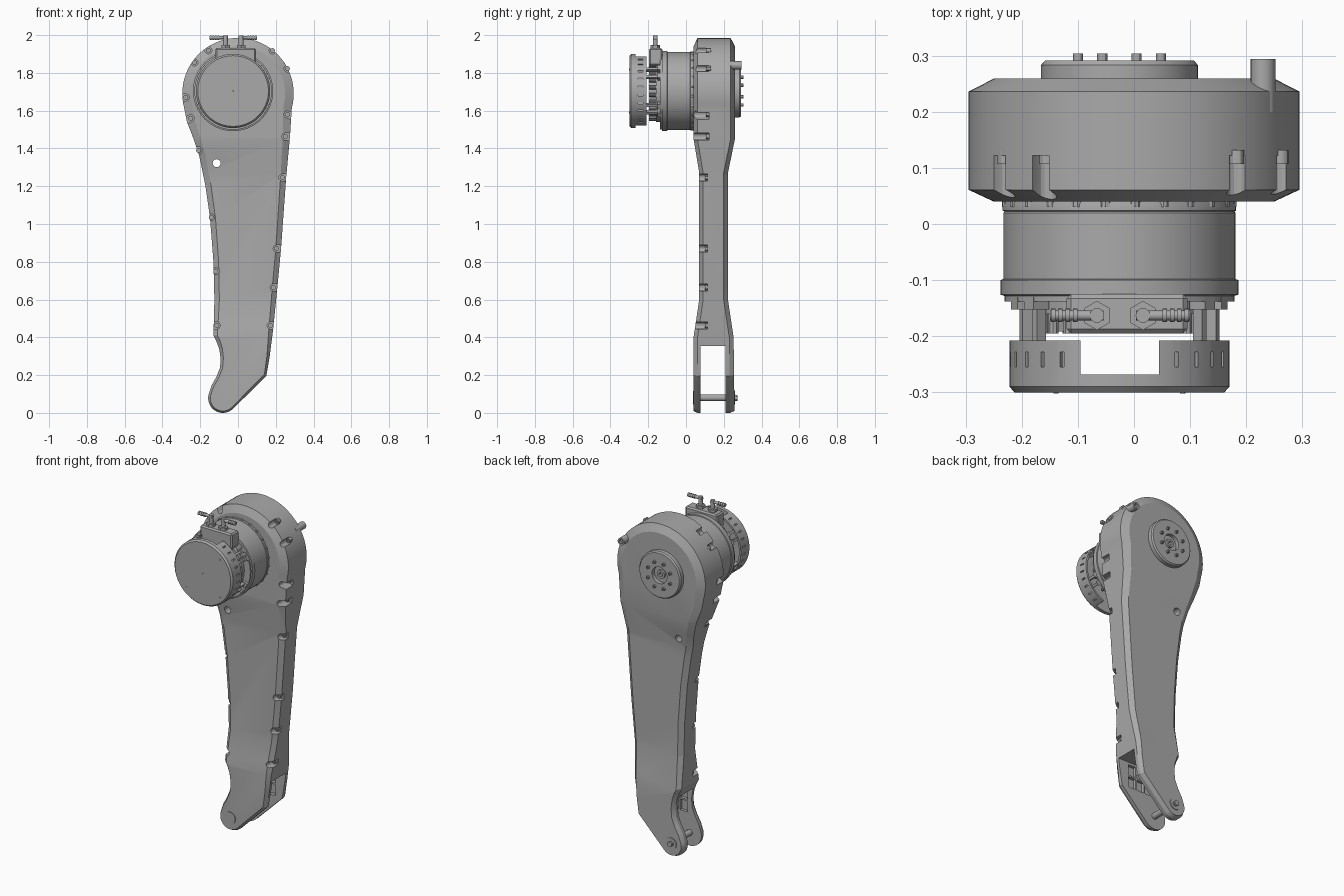
import bpy, bmesh
from math import sin, cos, pi, radians, hypot
from mathutils import Vector, Matrix

if "Cube" in bpy.data.objects:
    bpy.data.objects.remove(bpy.data.objects["Cube"])

grey = bpy.data.materials.new("plain grey")
grey.use_nodes = True
grey.diffuse_color = (0.4, 0.4, 0.4, 1)
grey.node_tree.nodes["Principled BSDF"].inputs["Base Color"].default_value = grey.diffuse_color

MX, MZ = -0.026, 1.704   # motor axis
HEAD_Z, HEAD_R = 1.69, 0.295


def finish(name, bm, angle=30):
    bmesh.ops.recalc_face_normals(bm, faces=bm.faces)
    mesh = bpy.data.meshes.new(name)
    bm.to_mesh(mesh)
    bm.free()
    obj = bpy.data.objects.new(name, mesh)
    bpy.context.collection.objects.link(obj)
    mesh.materials.append(grey)
    smooth(obj, angle)
    return obj


def smooth(obj, angle):
    bpy.ops.object.select_all(action='DESELECT')
    obj.select_set(True)
    bpy.context.view_layer.objects.active = obj
    bpy.ops.object.shade_smooth_by_angle(angle=radians(angle))


def cut(obj, cutter, angle=30):
    mod = obj.modifiers.new("cut", 'BOOLEAN')
    mod.operation, mod.solver, mod.object = 'DIFFERENCE', 'EXACT', cutter
    bpy.context.view_layer.objects.active = obj
    bpy.ops.object.modifier_apply(modifier=mod.name)
    bpy.data.objects.remove(cutter)
    smooth(obj, angle)


def lathe(bm, profile, x=MX, z=MZ, n=64, closed=False):
    """Turn a (radius, y) profile about an axis along y."""
    rings = [[bm.verts.new((x + r * cos(2 * pi * i / n), y, z + r * sin(2 * pi * i / n)))
              for i in range(n)] for r, y in profile]
    pairs = list(zip(rings, rings[1:]))
    if closed:
        pairs.append((rings[-1], rings[0]))
    else:
        bm.faces.new(rings[0])
        bm.faces.new(rings[-1])
    for a, b in pairs:
        for i in range(n):
            j = (i + 1) % n
            bm.faces.new((a[i], a[j], b[j], b[i]))


def turned(name, profile, **kw):
    bm = bmesh.new()
    lathe(bm, profile, **kw)
    return finish(name, bm)


def rod(bm, start, end, r, n=16):
    a, b = Vector(start), Vector(end)
    rot = (b - a).to_track_quat('Z', 'Y').to_matrix().to_4x4()
    bmesh.ops.create_cone(bm, cap_ends=True, segments=n, radius1=r, radius2=r,
                          depth=(b - a).length, matrix=Matrix.Translation((a + b) / 2) @ rot)


def box(bm, lo, hi, spin=Matrix()):
    lo, hi = Vector(lo), Vector(hi)
    bmesh.ops.create_cube(bm, size=1, matrix=spin @ Matrix.Translation((lo + hi) / 2)
                          @ Matrix.Diagonal((*(hi - lo), 1)))


def around(deg):
    """Turn about the motor axis; zero points straight up."""
    return Matrix.Translation((MX, 0, MZ)) @ Matrix.Rotation(radians(deg), 4, 'Y')


def interp(z, table):
    for (a, u), (b, v) in zip(table, table[1:]):
        if z <= b:
            return u + (v - u) * max(0, z - a) / (b - a)
    return table[-1][1]


# Leg housing: outline, chamfered rim, thickness varying with height
FRONT = [(0, .04), (.4, .04), (.6, .07), (1.27, .07), (1.45, .04), (2, .04)]
BACK = [(0, .257), (.4, .252), (.6, .222), (1.27, .222), (1.45, .259), (2, .259)]
CHAMFER = [(0, .01), (.3, .015), (.5, .026), (1.3, .03), (1.6, .045)]


def arc(x, z, r, a, b, n):
    return [(x + r * cos(radians(a + (b - a) * i / n)),
             z + r * sin(radians(a + (b - a) * i / n))) for i in range(n + 1)]


left = [(-.27, 1.54), (-.235, 1.45), (-.205, 1.36), (-.172, 1.2), (-.148, 1.03), (-.13, .8),
        (-.125, .6), (-.13, .41), (-.115, .38), (-.1, .34), (-.092, .29), (-.095, .24),
        (-.115, .19), (-.14, .145)]
right = [(.15, .195), (.168, .3), (.187, .45), (.208, .66), (.228, .87), (.255, 1.246), (.275, 1.46)]
outline = (arc(0, HEAD_Z, HEAD_R, -15, 195, 44) + left
           + arc(-.08, .078, .078, 165, 310, 16) + right)
count = len(outline)
inner = []
for i, (x, z) in enumerate(outline):
    (ax, az), (bx, bz) = outline[i - 1], outline[(i + 1) % count]
    length, c = hypot(bx - ax, bz - az), interp(z, CHAMFER)
    inner.append((x - c * (bz - az) / length, z + c * (bx - ax) / length))
bm = bmesh.new()
rings = [[bm.verts.new((x, k, z)) for x, z in loop]
         for k, loop in enumerate((inner, outline, outline, inner))]
for a, b in zip(rings, rings[1:]):
    for i in range(count):
        j = (i + 1) % count
        bm.faces.new((a[i], a[j], b[j], b[i]))
bm.faces.new(rings[0])
bm.faces.new(rings[3])
for z, _ in FRONT[1:-1]:
    bmesh.ops.bisect_plane(bm, geom=bm.verts[:] + bm.edges[:] + bm.faces[:],
                           plane_co=(0, 0, z), plane_no=(0, 0, 1))
for v in bm.verts:
    f, b = interp(v.co.z, FRONT), interp(v.co.z, BACK)
    v.co.y = interp(v.co.y, [(0, f), (1, f + .021), (2, b - .023), (3, b)])
leg = finish("leg_housing", bm, 20)

# Fork slot with ribbed pockets, and the through hole
bm = bmesh.new()
box(bm, (-.4, .078, -.1), (.4, .208, .355))
cut(leg, finish("slot_cutter", bm), 20)
bm = bmesh.new()
for x in (-.065, -.005, .055):
    for z in (.2, .275):
        box(bm, (x, .06, z), (x + .05, .23, z + .065))
rod(bm, (-.113, -.1, 1.322), (-.113, .4, 1.322), .021, 24)
cut(leg, finish("pocket_cutter", bm), 20)

# Notches and screws round the rim
screw_spots = [(.183, 1.918), (.262, 1.823), (.262, 1.58), (.25, 1.463), (.235, 1.246),
               (.204, .87), (.188, .664), (.172, .463), (-.156, 1.918), (-.23, 1.855),
               (-.276, 1.67), (-.25, 1.56), (-.209, 1.39), (-.142, 1.035), (-.117, .75), (-.112, .463)]
notches, screws = bmesh.new(), bmesh.new()
for x, z in screw_spots:
    out = Vector((x, 0, z - HEAD_Z if z > 1.5 else 0)).normalized()
    side = Vector((-out.z, 0, out.x))
    shape = [side * .018 * cos(t * pi / 8) - out * .018 * sin(t * pi / 8) for t in range(9)]
    shape += [out * .08 - side * .018, out * .08 + side * .018]
    floor = .122 if z > 1.4 else .115
    ends = [[notches.verts.new(Vector((x, y, z)) + p) for p in shape] for y in (-.1, floor)]
    for i in range(len(shape)):
        j = (i + 1) % len(shape)
        notches.faces.new((ends[0][i], ends[0][j], ends[1][j], ends[1][i]))
    for e in ends:
        notches.faces.new(e)
    lathe(screws, [(.013, floor + .01), (.013, floor - .015), (.007, floor - .015),
                   (.007, floor - .008)], x, z, 12)
cut(leg, finish("notch_cutter", notches), 20)
finish("rim_screws", screws)

# Fork pin
bm = bmesh.new()
rod(bm, (-.08, .037, .08), (-.08, .262, .08), .018, 24)
rod(bm, (-.08, .25, .08), (-.08, .272, .08), .016, 6)
finish("fork_pin", bm)
for name, a, b in (("front_pin_washer", .036, .05), ("back_pin_washer", .24, .26)):
    turned(name, [(.036, a), (.036, b)], x=-.08, z=.08, n=32)

# Rear output hub with bore and bolts
turned("output_hub", [(.14, .25), (.14, .283), (.133, .291), (.05, .291), (.05, .268),
                      (.025, .268), (.025, .28), (.012, .28), (.012, .265)])
bm = bmesh.new()
for k in range(8):
    a = radians(22.5 + 45 * k)
    lathe(bm, [(.009, .28), (.009, .304), (.005, .304), (.005, .295)],
          MX + .08 * cos(a), MZ + .08 * sin(a), 12)
finish("hub_bolts", bm)
turned("rear_plug", [(.022, .2), (.022, .294), (.012, .294), (.012, .28)], x=.23, z=1.84, n=24)

# Motor drum, flange and inner core
turned("motor_drum", [(.2, .06), (.208, .035), (.208, .024), (.205, .022), (.207, .02), (.207, -.098),
                      (.212, -.1), (.212, -.126), (.205, -.128), (.205, -.138), (.165, -.138),
                      (.165, -.16), (.135, -.16), (.135, -.192), (.06, -.192), (.06, -.18)])
bm = bmesh.new()
for k in range(24):
    a = radians(15 * k + 7)
    rod(bm, (MX + .15 * cos(a), -.15, MZ + .15 * sin(a)),
        (MX + .15 * cos(a), -.195, MZ + .15 * sin(a)), .01, 10)
    rod(bm, (MX + .2 * cos(a), .05, MZ + .2 * sin(a)),
        (MX + .2 * cos(a), .03, MZ + .2 * sin(a)), .011, 10)
finish("motor_studs", bm)

# Struts carrying the end cap
bm = bmesh.new()
for deg in (52, 66, 114, 128):
    for s in (1, -1):
        box(bm, (-.007, -.215, .172), (.007, -.13, .192), around(s * deg))
        box(bm, (-.014, -.152, .17), (.014, -.13, .205), around(s * deg))
finish("cap_struts", bm)

# End cap: hollow shell with windows and vent slots
cap = turned("end_cap", [(.184, -.208), (.196, -.208), (.196, -.29), (.187, -.3), (.002, -.3),
                         (.002, -.27), (.184, -.27)], closed=True)
bm = bmesh.new()
box(bm, (-.095, -.268, MZ - .4), (.045, -.1, MZ + .4))
for k in range(10):
    for s in (1, -1):
        box(bm, (-.004, -.255, .17), (.004, -.228, .22), around(s * (31.5 + 13 * k)))
cut(cap, finish("vent_cutter", bm))
bm = bmesh.new()
for k in range(4):
    a = radians(45 + 90 * k)
    rod(bm, (MX + .16 * cos(a), -.295, MZ + .16 * sin(a)),
        (MX + .16 * cos(a), -.302, MZ + .16 * sin(a)), .005, 10)
finish("cap_screws", bm)

# Coolant block with two barbed hose fittings
bm = bmesh.new()
box(bm, (-.12, -.195, 1.84), (.095, -.125, 1.932))
bmesh.ops.bevel(bm, geom=bm.edges[:], offset=.008, segments=1, affect='EDGES')
finish("coolant_block", bm)
bm = bmesh.new()
for x, s in ((-.066, -1), (.016, 1)):
    rod(bm, (x, -.163, 1.92), (x, -.163, 1.948), .026, 6)
    rod(bm, (x, -.163, 1.94), (x, -.163, 1.998), .013)
    rod(bm, (x - s * .012, -.163, 1.987), (x + s * .084, -.163, 1.987), .009)
    for k in range(4):
        bx = x + s * (.035 + .013 * k)
        rod(bm, (bx, -.163, 1.987), (bx + s * .008, -.163, 1.987), .012)
finish("hose_fittings", bm)
